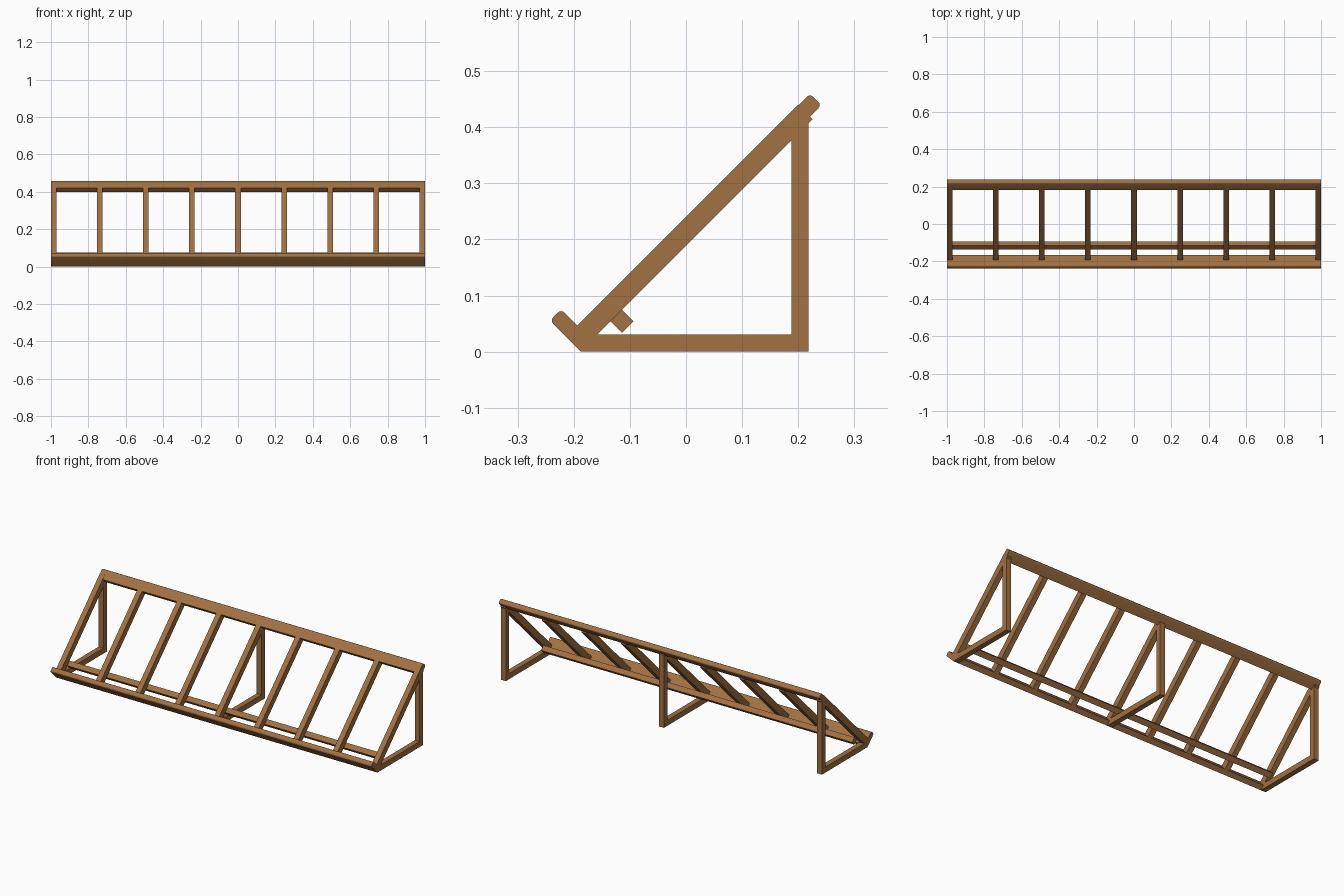
import bpy, bmesh, math

if "Cube" in bpy.data.objects:
    bpy.data.objects.remove(bpy.data.objects["Cube"])

wood = bpy.data.materials.new("warm brown wood")
wood.diffuse_color = (0.36, 0.165, 0.055, 1)
wood.use_nodes = True
wood.node_tree.nodes["Principled BSDF"].inputs["Base Color"].default_value = wood.diffuse_color


def slope(s, t):
    """Point on the 45 degree rack: s = y + z (up the slope), t = z - y (off the slope)."""
    return ((s - t) / 2, (s + t) / 2)


def rounded(profile, corners, r=0.008, n=4):
    """Round the listed corners of a rectangular (y, z) profile."""
    out = []
    for i, p in enumerate(profile):
        if i not in corners:
            out.append(p)
            continue
        dirs = []
        for q in (profile[i - 1], profile[(i + 1) % len(profile)]):
            d = (q[0] - p[0], q[1] - p[1])
            l = math.hypot(*d)
            dirs.append((d[0] / l, d[1] / l))
        a, b = dirs
        for k in range(n + 1):
            w = math.pi / 2 * k / n
            u, v = r * (1 - math.sin(w)), r * (1 - math.cos(w))
            out.append((p[0] + a[0] * u + b[0] * v, p[1] + a[1] * u + b[1] * v))
    return out


def extrude(name, profile, x0, x1):
    """Extrude a (y, z) profile along x."""
    bm = bmesh.new()
    a = [bm.verts.new((x0, y, z)) for y, z in profile]
    b = [bm.verts.new((x1, y, z)) for y, z in profile]
    bm.faces.new(a)
    bm.faces.new(b[::-1])
    for i in range(len(a)):
        j = (i + 1) % len(a)
        bm.faces.new((a[i], b[i], b[j], a[j]))
    bmesh.ops.recalc_face_normals(bm, faces=bm.faces)
    me = bpy.data.meshes.new(name)
    bm.to_mesh(me)
    bm.free()
    me.materials.append(wood)
    ob = bpy.data.objects.new(name, me)
    bpy.context.collection.objects.link(ob)
    bpy.context.view_layer.objects.active = ob
    ob.select_set(True)
    bpy.ops.object.shade_smooth_by_angle(angle=math.radians(30))
    ob.select_set(False)
    return ob


def slope_rect(s0, s1, t0, t1):
    return [slope(s0, t0), slope(s1, t0), slope(s1, t1), slope(s0, t1)]


# Long planks: top rail along the slope, front lip square to it
extrude("top_rail", rounded(slope_rect(0.60, 0.681, 0.198, 0.239), {1, 2}), -1, 1)
extrude("front_lip", rounded(slope_rect(-0.187, -0.147, 0.187, 0.298), {2, 3}), -1, 1)

# Support strip under the slats
extrude("under_strip", slope_rect(-0.08, -0.039, 0.148, 0.19), -0.97, 0.97)

# Nine sloping slats; the end ones run on into the top rail
HALF = 0.015
for i in range(9):
    x = -0.985 + i * 0.24625
    top = 0.64 if i in (0, 8) else 0.602
    extrude("slat", slope_rect(-0.148, top, 0.189, 0.2405), x - HALF, x + HALF)

# Three support frames: floor beam and back post, cut to the slope at the top
for x in (-0.985, 0, 0.985):
    extrude("floor_beam", [(-0.187, 0), (0.19, 0), (0.19, 0.031), (-0.187, 0.031)],
            x - HALF, x + HALF)
    extrude("back_post", [(0.188, 0), (0.218, 0), (0.218, 0.409), (0.214, 0.412), (0.188, 0.387)],
            x - HALF, x + HALF)
